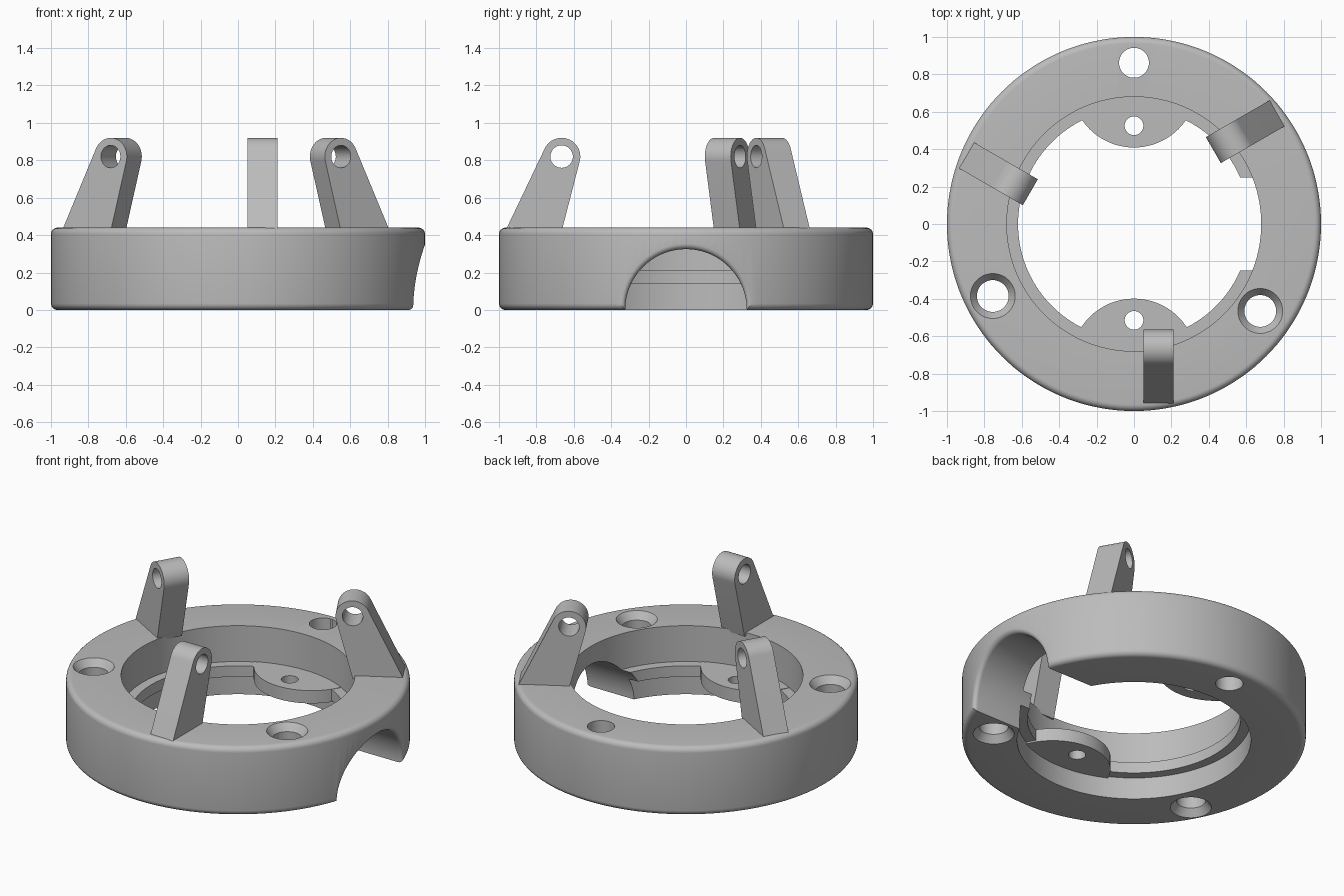
import bpy, bmesh
from math import sin, cos, pi, sqrt, radians, atan2
from mathutils import Matrix

cube = bpy.data.objects.get("Cube")
if cube:
    bpy.data.objects.remove(cube, do_unlink=True)

grey = bpy.data.materials.new("plain grey")
grey.use_nodes = True
grey.diffuse_color = (0.5, 0.5, 0.5, 1)
grey.node_tree.nodes["Principled BSDF"].inputs["Base Color"].default_value = (0.5, 0.5, 0.5, 1)


def loft(name, loops, wrap=False):
    """Skin a list of closed loops; cap the ends unless it wraps round."""
    bm = bmesh.new()
    rows = [[bm.verts.new(p) for p in loop] for loop in loops]
    n = len(rows[0])
    pairs = list(zip(rows, rows[1:])) + ([(rows[-1], rows[0])] if wrap else [])
    for a, b in pairs:
        for i in range(n):
            j = (i + 1) % n
            bm.faces.new((a[i], a[j], b[j], b[i]))
    if not wrap:
        bm.faces.new(rows[0])
        bm.faces.new(rows[-1])
    bmesh.ops.recalc_face_normals(bm, faces=bm.faces)
    mesh = bpy.data.meshes.new(name)
    bm.to_mesh(mesh)
    bm.free()
    mesh.materials.append(grey)
    obj = bpy.data.objects.new(name, mesh)
    bpy.context.collection.objects.link(obj)
    return obj


def lathe(name, profile, x=0, y=0, n=48, wrap=False):
    turns = [2 * pi * i / n for i in range(n)]
    return loft(name, [[(x + r * cos(t), y + r * sin(t), z) for t in turns]
                       for r, z in profile], wrap)


def select(obj):
    bpy.ops.object.select_all(action='DESELECT')
    obj.select_set(True)
    bpy.context.view_layer.objects.active = obj


def combine(obj, tool, operation):
    select(obj)
    mod = obj.modifiers.new(operation, 'BOOLEAN')
    mod.operation, mod.object, mod.solver = operation, tool, 'EXACT'
    bpy.ops.object.modifier_apply(modifier=mod.name)
    bpy.data.objects.remove(tool, do_unlink=True)


def smooth(obj):
    select(obj)
    bpy.ops.object.shade_smooth_by_angle(angle=radians(30))


# Ring body: rounded outer rims, inner ledge
H, F = 0.44, 0.035
quarter = [i * pi / 12 for i in range(7)]
bottom_rim = [(1 - F + F * sin(t), F - F * cos(t)) for t in quarter]
top_rim = [(1 - F + F * cos(t), H - F + F * sin(t)) for t in quarter]
inner = [(0.68, H), (0.68, 0.21), (0.62, 0.21), (0.62, 0.14), (0.68, 0.14), (0.68, 0)]
ring = lathe("ring_body", bottom_rim + top_rim + inner, n=144, wrap=True)

# Half-round screw tabs at the front and back of the ledge
for side in (-1, 1):
    arc = [pi * i / 40 for i in range(41)]
    tab = loft("tab", [[(0.336 * cos(t), 0.005 + side * (0.74 - 0.336 * sin(t)), z) for t in arc]
                       for z in (0.13, 0.212)])
    combine(ring, tab, 'UNION')
    combine(ring, lathe("tab_hole", [(0.05, 0.05), (0.05, 0.3)], 0, 0.005 + side * 0.52),
            'DIFFERENCE')

# Mounting holes: one plain, two countersunk on both faces
plain = [(0.08, -0.1), (0.08, 0.6)]
sunk = [(0.12, -0.1), (0.12, 0), (0.085, 0.045), (0.085, H - 0.045), (0.12, H), (0.12, 0.6)]
for x, y, shape in ((0, 0.862, plain), (-0.755, -0.385, sunk), (0.675, -0.465, sunk)):
    combine(ring, lathe("mount_hole", shape, x, y), 'DIFFERENCE')

# Side arch with a rounded outer edge that follows the ring
A, E = 0.325, 0.03
turns = [2 * pi * i / 96 for i in range(96)]


def flat_loop(x, r):
    return [(x, r * sin(t), r * cos(t)) for t in turns]


def wrapped_loop(big, r):
    return [(sqrt(big * big - (r * sin(t)) ** 2), r * sin(t), r * cos(t)) for t in turns]


edge = [wrapped_loop(1 - E + E * sin(t), A + E - E * cos(t)) for t in quarter]
arch = loft("arch", [flat_loop(0.3, A)] + edge + [flat_loop(1.2, A + E)])
combine(ring, arch, 'DIFFERENCE')
smooth(ring)

# Three pivot arms, a third of a turn apart
PY, PZ, R = -0.665, 0.82, 0.1
crown = [radians(-14 + i * (170 / 24)) for i in range(25)]
outline = [(PY + R * cos(t), PZ + R * sin(t)) for t in crown]
outline += [(-0.967, 0.42), (-0.665, 0.42)]
hole = [(PY + 0.06 * cos(t), PZ + 0.06 * sin(t)) for t in turns[::2]]
for name, turn in (("front_arm", 0), ("back_left_arm", 120), ("back_right_arm", -120)):
    arm = loft(name, [[(x, y, z) for y, z in outline] for x in (0.05, 0.21)])
    bore = loft("bore", [[(x, y, z) for y, z in hole] for x in (-0.1, 0.4)])
    combine(arm, bore, 'DIFFERENCE')
    arm.data.transform(Matrix.Rotation(radians(turn), 4, 'Z'))
    smooth(arm)
